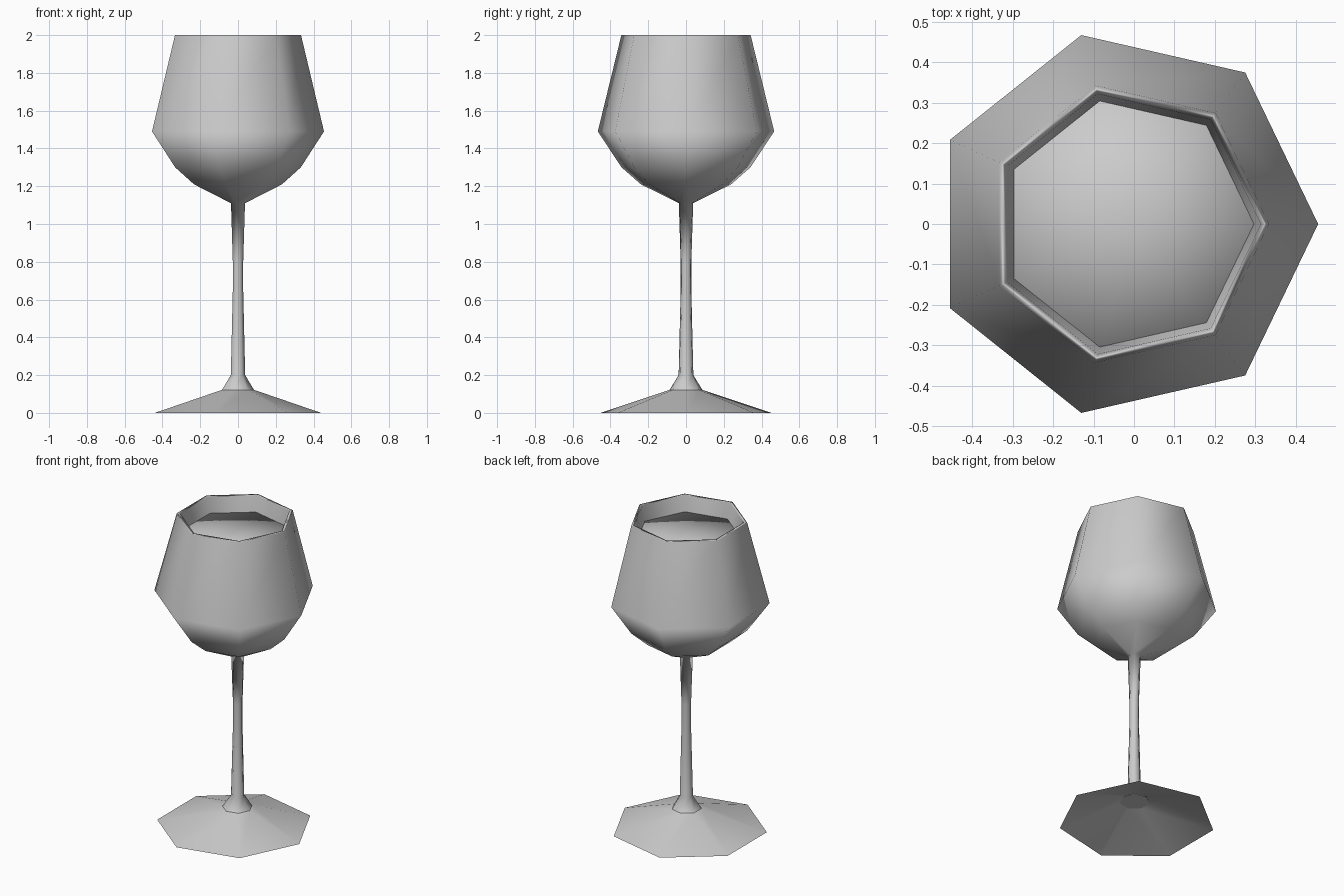
import bpy, bmesh, math

if "Cube" in bpy.data.objects:
    bpy.data.objects.remove(bpy.data.objects["Cube"])

SIDES = 7
# each heptagon ring is centred on its own bounding box
SHIFT = (1 - math.cos(math.pi / SIDES)) / 2

grey = bpy.data.materials.new("mid_grey")
grey.diffuse_color = (0.57, 0.57, 0.57, 1)
grey.use_nodes = True
grey.node_tree.nodes["Principled BSDF"].inputs["Base Color"].default_value = grey.diffuse_color


def ring_point(r, z, i):
    a = 2 * math.pi * i / SIDES
    return (r * (math.cos(a) - SHIFT), r * math.sin(a), z)


def lathe(name, profile, weighted=False, cap_start=False, cap_end=False):
    """Smooth seven-sided shell through (radius, height) pairs."""
    bm = bmesh.new()
    rings = [[bm.verts.new(ring_point(r, z, i)) for i in range(SIDES)]
             for r, z in profile]
    for low, high in zip(rings, rings[1:]):
        for i in range(SIDES):
            j = (i + 1) % SIDES
            bm.faces.new((low[i], low[j], high[j], high[i]))
    if cap_start:
        bm.faces.new(rings[0][::-1])
    if cap_end:
        bm.faces.new(rings[-1])
    for f in bm.faces:
        f.smooth = True
    mesh = bpy.data.meshes.new(name)
    bm.to_mesh(mesh)
    bm.free()
    mesh.materials.append(grey)
    obj = bpy.data.objects.new(name, mesh)
    bpy.context.collection.objects.link(obj)
    if weighted:
        mod = obj.modifiers.new("weighted_normals", 'WEIGHTED_NORMAL')
        mod.mode = 'FACE_AREA'
        mod.weight = 60
    return obj


# foot: shallow cone, hollow below, closed under the stem
lathe("foot", [(0.463, 0.0), (0.089, 0.122)])
lathe("foot_plug", [(0.089, 0.121), (0.004, 0.121)], cap_end=True)

# stem with flared base, running into the bowl, rim and inner lip
lathe("stem_and_bowl", [(0.089, 0.122), (0.04, 0.2), (0.029, 0.65),
                        (0.029, 0.8), (0.039, 1.11), (0.245, 1.21),
                        (0.35, 1.30), (0.479, 1.49), (0.351, 2.0),
                        (0.33, 2.0), (0.312, 1.9)], weighted=True)

# liquid filling the bowl up to the lip
lathe("liquid", [(0.15, 1.2), (0.31, 1.31), (0.43, 1.5), (0.312, 1.9),
                 (0.004, 1.9)], cap_start=True, cap_end=True)
